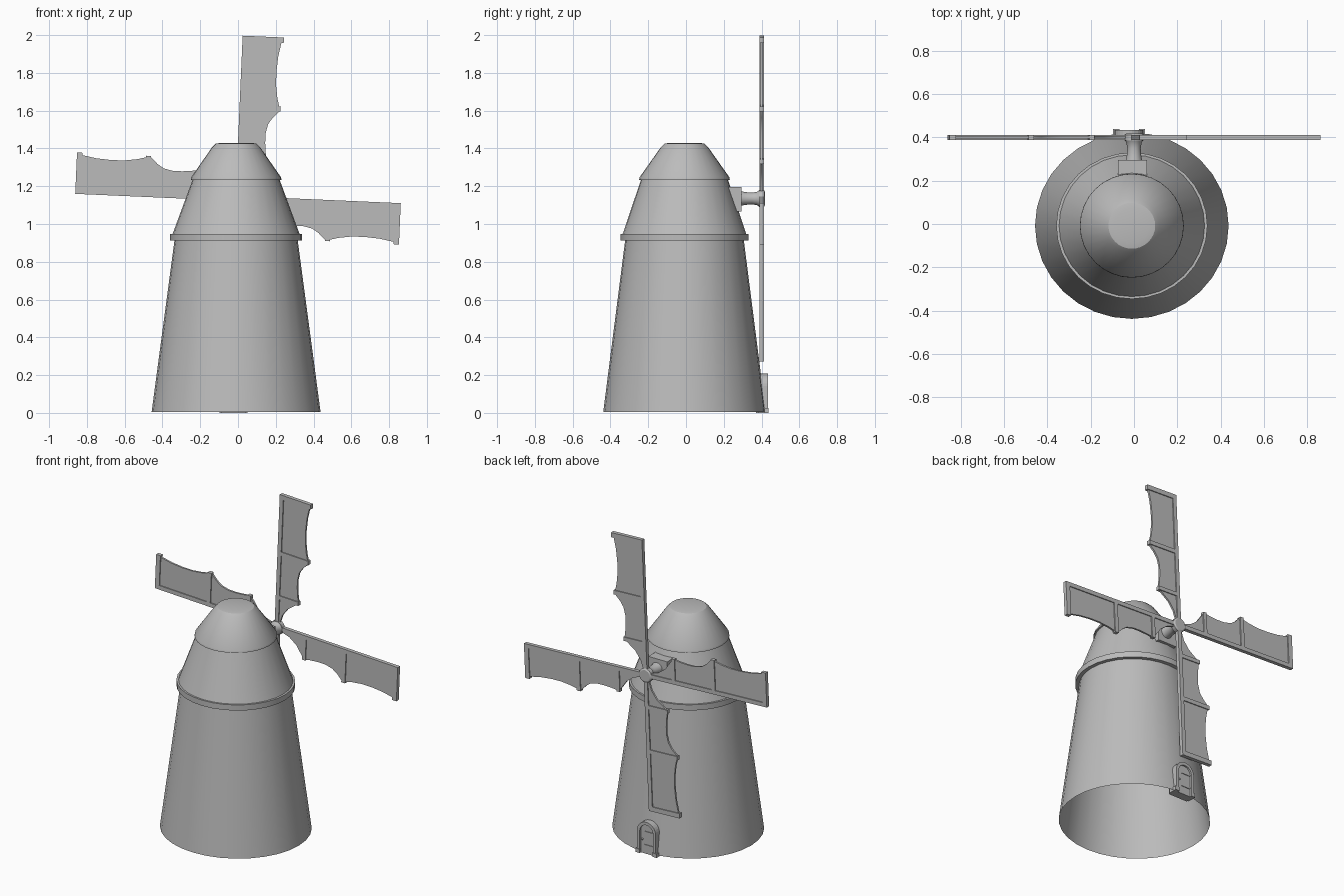
import bpy, bmesh, math
from mathutils import Matrix, Vector

if "Cube" in bpy.data.objects:
    bpy.data.objects.remove(bpy.data.objects["Cube"])

stone = bpy.data.materials.new("plain grey")
stone.diffuse_color = (0.5, 0.5, 0.5, 1)
stone.use_nodes = True
stone.node_tree.nodes["Principled BSDF"].inputs["Base Color"].default_value = stone.diffuse_color


def finish(name, bm, smooth=True, recalc=True):
    if recalc:
        bmesh.ops.recalc_face_normals(bm, faces=bm.faces)
    me = bpy.data.meshes.new(name)
    bm.to_mesh(me)
    bm.free()
    me.materials.append(stone)
    ob = bpy.data.objects.new(name, me)
    bpy.context.collection.objects.link(ob)
    if smooth:
        bpy.ops.object.select_all(action='DESELECT')
        ob.select_set(True)
        bpy.context.view_layer.objects.active = ob
        bpy.ops.object.shade_smooth_by_angle(angle=math.radians(30))
    return ob


def lathe(name, rings, centre=(0, 0), sides=32, top=False):
    """Stack of elliptical rings (rx, ry, z), open below."""
    bm = bmesh.new()
    loops = []
    for rx, ry, z in rings:
        loops.append([bm.verts.new((centre[0] + rx * math.cos(2 * math.pi * i / sides),
                                    centre[1] + ry * math.sin(2 * math.pi * i / sides), z))
                      for i in range(sides)])
    for a, b in zip(loops, loops[1:]):
        for i in range(sides):
            j = (i + 1) % sides
            bm.faces.new((a[i], a[j], b[j], b[i]))
    if top:
        bm.faces.new(loops[-1])
    return finish(name, bm, recalc=False)


def add_box(bm, x0, x1, y0, y1, z0, z1):
    m = Matrix.Translation(((x0 + x1) / 2, (y0 + y1) / 2, (z0 + z1) / 2))
    m = m @ Matrix.Diagonal((x1 - x0, y1 - y0, z1 - z0, 1))
    bmesh.ops.create_cube(bm, size=1, matrix=m)


def add_prism(bm, outline, y0, y1):
    """Extrude an (x, z) outline along y."""
    f = bm.faces.new([bm.verts.new((x, y0, z)) for x, z in outline])
    g = bmesh.ops.extrude_face_region(bm, geom=[f])
    vs = [v for v in g["geom"] if isinstance(v, bmesh.types.BMVert)]
    bmesh.ops.translate(bm, verts=vs, vec=(0, y1 - y0, 0))


# Tower body, collar and cap
MID = (-0.01, -0.008)
lathe("tower_wall", [(0.447, 0.43, 0.006), (0.326, 0.314, 0.915)], MID)
lathe("collar", [(0.322, 0.312, 0.912), (0.349, 0.338, 0.912), (0.349, 0.338, 0.948),
                 (0.33, 0.322, 0.948)], MID)
lathe("cap_wall", [(0.337, 0.328, 0.945), (0.229, 0.229, 1.238)], MID)
lathe("cap_roof", [(0.225, 0.225, 1.234), (0.24, 0.24, 1.234), (0.238, 0.238, 1.247),
                   (0.126, 0.124, 1.408), (0.108, 0.106, 1.425), (0.08, 0.08, 1.43)],
      MID, top=True)

# Sail axle: bearing block, flared shaft, hub disc
HUB = Vector((0, 0.40, 1.135))
bm = bmesh.new()
add_box(bm, -0.073, 0.06, 0.17, 0.295, 1.065, 1.197)
finish("bearing_block", bm, smooth=False)
shaft = lathe("shaft", [(r, r, y) for r, y in ((0.042, 0.28), (0.034, 0.31), (0.031, 0.35),
                                               (0.035, 0.375), (0.043, 0.388))], sides=20, top=True)
hub = lathe("hub", [(r, r, y) for r, y in ((0.0, 0.386), (0.045, 0.386), (0.045, 0.412),
                                           (0.036, 0.418))], sides=20, top=True)
for ob in (shaft, hub):
    # turn the lathe axis from z to +y
    ob.data.transform(Matrix.Translation((0, 0, HUB.z)) @ Matrix.Rotation(-math.pi / 2, 4, 'X'))

# Sail: spar, cross bars and a scalloped panel, pointing up from the hub
EDGE = [(0.02, 0.04), (0.035, 0.09), (0.07, 0.14), (0.135, 0.19), (0.145, 0.2), (0.137, 0.24),
        (0.131, 0.30), (0.131, 0.35), (0.142, 0.40), (0.165, 0.435), (0.195, 0.465),
        (0.2, 0.483), (0.185, 0.54), (0.175, 0.61), (0.174, 0.68), (0.18, 0.76), (0.195, 0.84)]
for k, name in enumerate(("upper", "right", "lower", "left")):
    turn = (Matrix.Translation(HUB)
            @ Matrix.Rotation(math.radians(2.5) + k * math.pi / 2, 4, 'Y'))
    bm = bmesh.new()
    add_box(bm, -0.013, 0.013, -0.012, 0.012, 0, 0.862)
    for z0, z1, w in ((0.188, 0.212, 0.147), (0.47, 0.496, 0.205), (0.832, 0.862, 0.206)):
        add_box(bm, 0.013, w, -0.012, 0.012, z0, z1)
    bm.transform(turn)
    finish(name + "_sail_frame", bm, smooth=False)
    bm = bmesh.new()
    add_prism(bm, [(0, 0.04)] + EDGE + [(0, 0.84)], -0.006, 0.006)
    bm.transform(turn)
    finish(name + "_sail_panel", bm)

# Arched door at the back
DX, SPRING = -0.023, 0.142


def arch(r):
    pts = [(DX + r * math.cos(math.pi * i / 14), SPRING + r * math.sin(math.pi * i / 14))
           for i in range(15)]
    return [(DX + r, 0.0)] + pts + [(DX - r, 0.0)]


bm = bmesh.new()
outer, inner = arch(0.066), arch(0.047)
for i in range(len(outer) - 1):
    add_prism(bm, [outer[i], outer[i + 1], inner[i + 1], inner[i]], 0.37, 0.435)
bmesh.ops.remove_doubles(bm, verts=bm.verts, dist=1e-5)
for s in (-1, 1):
    a, b = sorted((DX + s * 0.045, DX + s * 0.074))
    add_box(bm, a, b, 0.38, 0.438, 0, 0.025)
finish("door_frame", bm, smooth=False)
bm = bmesh.new()
add_prism(bm, arch(0.047), 0.37, 0.424)
finish("door_panel", bm, smooth=False)
bm = bmesh.new()
for z in (0.05, 0.135):
    add_box(bm, DX - 0.045, DX + 0.02, 0.422, 0.428, z, z + 0.009)
finish("door_hinges", bm, smooth=False)
bm = bmesh.new()
bmesh.ops.create_uvsphere(bm, u_segments=10, v_segments=6, radius=0.006,
                          matrix=Matrix.Translation((DX + 0.034, 0.427, 0.09)))
finish("door_knob", bm)
